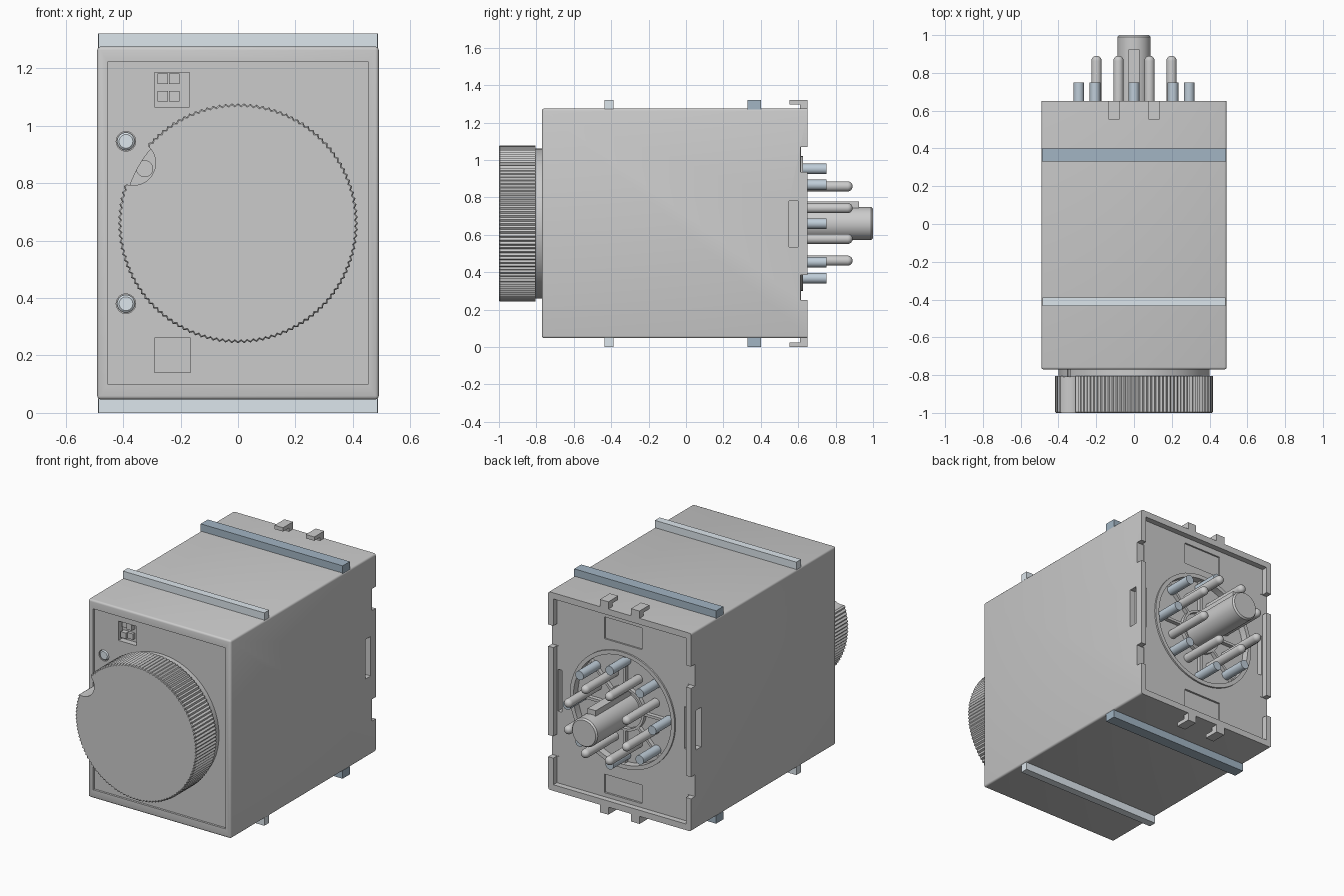
import bpy, bmesh, math

if "Cube" in bpy.data.objects:
    bpy.data.objects.remove(bpy.data.objects["Cube"])

CZ = 0.66  # height of the knob and socket axis


def material(name, rgb):
    m = bpy.data.materials.new(name)
    m.diffuse_color = (*rgb, 1)
    m.use_nodes = True
    m.node_tree.nodes["Principled BSDF"].inputs["Base Color"].default_value = m.diffuse_color
    return m


CLEAR = material("clear_plastic", (0.72, 0.79, 0.84))
STEEL = material("steel_tint", (0.52, 0.61, 0.69))
BLUE = material("blue_plastic", (0.36, 0.46, 0.55))


def finish(name, bm, mat=None, smooth=True):
    bmesh.ops.recalc_face_normals(bm, faces=bm.faces)
    me = bpy.data.meshes.new(name)
    bm.to_mesh(me)
    bm.free()
    ob = bpy.data.objects.new(name, me)
    bpy.context.collection.objects.link(ob)
    if mat:
        me.materials.append(mat)
    if smooth:
        shade(ob)
    return ob


def shade(ob):
    bpy.ops.object.select_all(action='DESELECT')
    ob.select_set(True)
    bpy.context.view_layer.objects.active = ob
    bpy.ops.object.shade_smooth_by_angle(angle=math.radians(35))


def box(name, x, y, z, mat=None):
    """Box from (min, max) ranges."""
    bm = bmesh.new()
    bmesh.ops.create_cube(bm, size=1)
    for v in bm.verts:
        v.co = [r[0] + (c + 0.5) * (r[1] - r[0]) for c, r in zip(v.co, (x, y, z))]
    return finish(name, bm, mat, False)


def lathe(name, profile, x=0, z=CZ, n=32, mat=None, tooth=0):
    """Closed solid turned about a y axis; profile is (radius, y) pairs."""
    bm = bmesh.new()
    rings = []
    for r, y in profile:
        ring = []
        for i in range(n):
            a, rr = 2 * math.pi * i / n, r - tooth * (i % 2)
            ring.append(bm.verts.new((x + rr * math.cos(a), y, z + rr * math.sin(a))))
        rings.append(ring)
    for p, q in zip(rings, rings[1:]):
        for i in range(n):
            bm.faces.new((p[i], p[(i + 1) % n], q[(i + 1) % n], q[i]))
    bm.faces.new(rings[0])
    bm.faces.new(rings[-1])
    return finish(name, bm, mat)


def cut(ob, cutter):
    bpy.context.view_layer.objects.active = ob
    m = ob.modifiers.new("cut", 'BOOLEAN')
    m.operation, m.solver, m.object = 'DIFFERENCE', 'EXACT', cutter
    bpy.ops.object.modifier_apply(modifier=m.name)
    bpy.data.objects.remove(cutter)


def tube(name, ro, ri, y0, y1):
    ob = lathe(name, [(ro, y0), (ro, y1)], n=64)
    cut(ob, lathe("cutter", [(ri, y0 - 0.1), (ri, y1 + 0.1)], n=64))
    shade(ob)
    return ob


# Housing with rounded front and long edges
body = box("housing", (-0.49, 0.49), (-0.77, 0.65), (0.047, 1.275))
bm = bmesh.new()
bm.from_mesh(body.data)
edges = [e for e in bm.edges if min(v.co.y for v in e.verts) < 0]
bmesh.ops.bevel(bm, geom=edges, offset=0.012, segments=3, profile=0.5, affect='EDGES')
bm.to_mesh(body.data)
bm.free()

# Recesses: front panel, switch window, blank window, back panel, back plates
FLOOR_F, FLOOR_B = -0.757, 0.615
for x, y, z in [
    ((-0.455, 0.455), (-0.9, FLOOR_F), (0.1, 1.222)),
    ((-0.29, -0.168), (-0.9, -0.72), (1.065, 1.185)),
    ((-0.29, -0.165), (-0.9, -0.745), (0.14, 0.26)),
    ((-0.455, 0.455), (FLOOR_B, 0.8), (0.085, 1.237)),
    ((-0.13, 0.13), (0.605, 0.8), (1.065, 1.2)),
    ((-0.13, 0.13), (0.603, 0.8), (0.11, 0.225)),
]:
    cut(body, box("cutter", x, y, z))

# Side wall notches, latch slots and latch openings
for s in (-1, 1):
    def sx(a, b):
        return tuple(sorted((s * a, s * b)))
    for z in ((0.25, 0.385), (0.935, 1.07)):
        cut(body, box("cutter", sx(0.44, 0.6), (0.612, 0.8), z))
    cut(body, box("cutter", sx(0.455, 0.6), (0.55, 0.6), (0.535, 0.78)))
    cut(body, box("cutter", sx(0.42, 0.448), (0.56, 0.8), (0.53, 0.79)))

# LED holes and the round socket recess
LEDS = (0.38, 0.945)
for z in LEDS:
    cut(body, lathe("cutter", [(0.034, -0.9), (0.034, -0.735)], -0.39, z))
cut(body, lathe("cutter", [(0.36, 0.58), (0.36, 0.8)], n=64))
shade(body)
for i, z in enumerate(LEDS):
    lathe(f"led_{i}", [(0.031, -0.73), (0.031, -0.752), (0.024, -0.758)], -0.39, z, 24, CLEAR)

# Switch block: two rows of two sliders
for i, z in enumerate((1.102, 1.163)):
    for j, x in enumerate((-0.262, -0.222)):
        box(f"switch_slider_{i}{j}", (x - 0.018, x + 0.018), (-0.75 + 0.012 * ((i + j) % 2), -0.715),
            (z - 0.018, z + 0.018))

# Knob: collar and serrated dial, with a round pointer notch in the rim
collar = lathe("knob_collar", [(0.4, FLOOR_F + 0.005), (0.4, -0.81)], n=96)
cut(collar, lathe("cutter", [(0.028, -0.9), (0.028, -0.765)], -0.325, 0.85))
shade(collar)
knob = lathe("knob_dial", [(0.418, -0.805), (0.418, -0.995), (0.413, -1.0)], n=240, tooth=0.008)
cut(knob, lathe("cutter", [(0.078, -1.1), (0.078, -0.7)], -0.365, 0.87, 48))
shade(knob)

# Strips across the top and bottom, and the hooks at the back edge
for part, lo, hi in (("bottom", 0.0, 0.05), ("top", 1.27, 1.32)):
    box(f"front_strip_{part}", (-0.485, 0.485), (-0.435, -0.388), (lo, hi), CLEAR)
    box(f"rear_strip_{part}", (-0.487, 0.487), (0.33, 0.4), (lo, hi), BLUE)
    tip = (lo, lo + 0.024) if part == "bottom" else (hi - 0.024, hi)
    for side, x in (("left", -0.107), ("right", 0.107)):
        box(f"hook_stem_{part}_{side}", (x - 0.029, x + 0.029), (0.61, 0.65), (lo, hi))
        box(f"hook_tip_{part}_{side}", (x - 0.029, x + 0.029), (0.553, 0.612), tip)

# Socket ring, inner ring and radial ribs
tube("socket_ring", 0.36, 0.335, 0.57, 0.625)
tube("socket_inner_ring", 0.135, 0.12, 0.57, 0.605)
for i in range(8):
    rib = box(f"socket_rib_{i}", (0.125, 0.34), (0.57, 0.605), (-0.008, 0.008))
    rib.location.z = CZ
    rib.rotation_euler.y = i * math.pi / 4

# Pins: short tinted outer ring, long round-tipped inner ring
for i in range(8):
    a = i * math.pi / 4
    lathe(f"short_pin_{i}", [(0.028, 0.57), (0.028, 0.75)], 0.292 * math.cos(a),
          CZ + 0.292 * math.sin(a), 24, STEEL)
    a += math.pi / 8
    r = 0.027
    dome = [(r * math.cos(t * math.pi / 12), 0.864 + r * math.sin(t * math.pi / 12)) for t in range(6)]
    lathe(f"long_pin_{i}", [(r, 0.57)] + dome, 0.215 * math.cos(a), CZ + 0.215 * math.sin(a), 24)

# Centre key post with its guide rib
lathe("key_post", [(0.088, 0.57), (0.088, 0.99), (0.08, 1.0)], n=48)
box("key_rib", (-0.028, 0.028), (0.57, 0.925), (CZ, 0.778))
